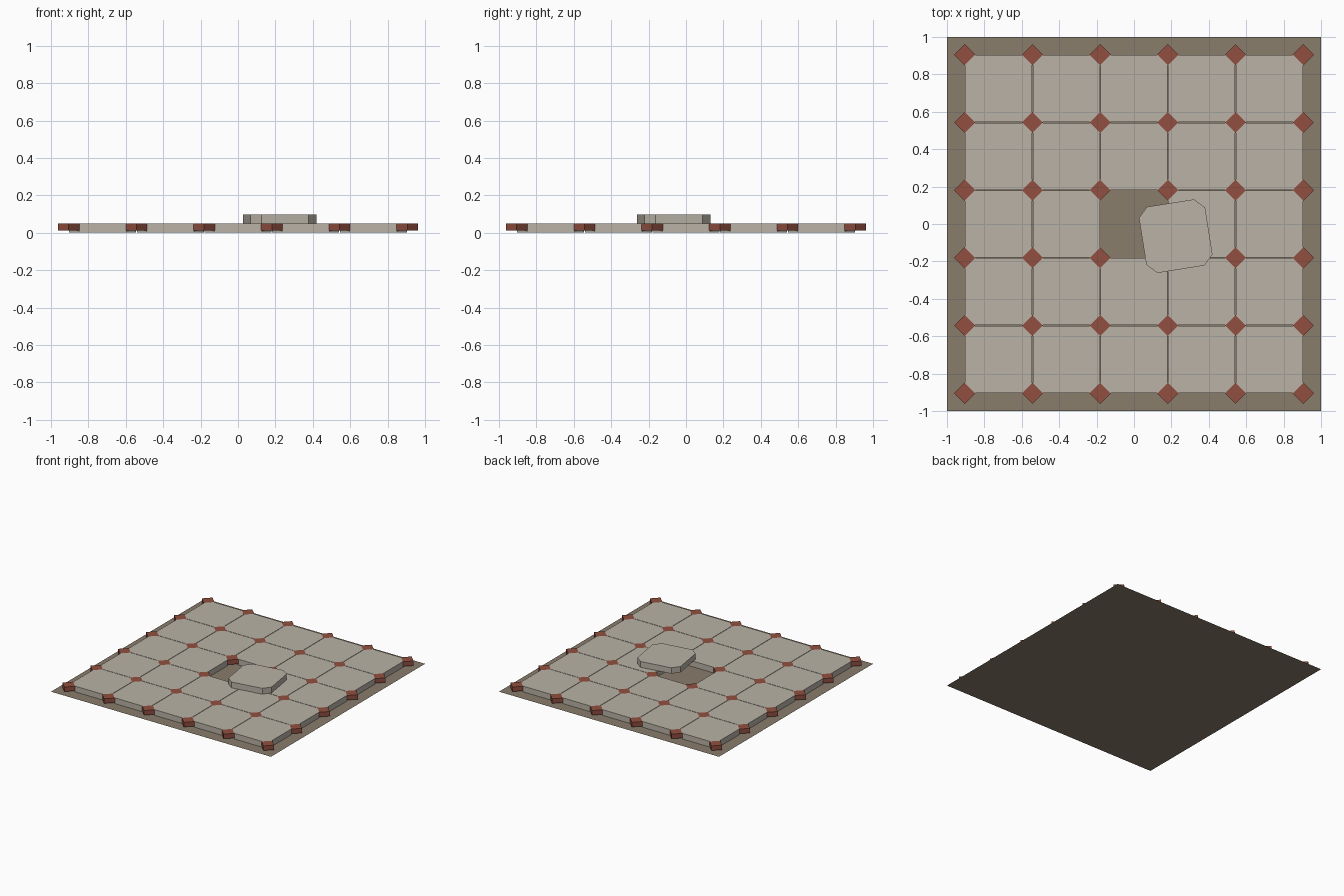
import bpy, bmesh, math

if "Cube" in bpy.data.objects:
    bpy.data.objects.remove(bpy.data.objects["Cube"])

PITCH = 0.362      # spacing of tile centres
HALF = 0.179       # half width of a tile
CUT = 0.052        # corner cut of a tile
DOT = 0.057        # half diagonal of a small square inset


def material(name, rgb):
    m = bpy.data.materials.new(name)
    m.diffuse_color = (*rgb, 1)
    m.use_nodes = True
    m.node_tree.nodes["Principled BSDF"].inputs["Base Color"].default_value = m.diffuse_color
    return m


stone = material("pale stone", (0.49, 0.45, 0.385))
mortar = material("brown mortar", (0.25, 0.205, 0.15))
clay = material("red clay", (0.285, 0.078, 0.052))


def slab(name, outline, height, mat, loc, turn=0):
    """Flat outline extruded upward into a solid slab (height 0 = sheet)."""
    bm = bmesh.new()
    face = bm.faces.new([bm.verts.new((x, y, 0)) for x, y in outline])
    if height:
        new = bmesh.ops.extrude_face_region(bm, geom=[face])["geom"]
        top = [v for v in new if isinstance(v, bmesh.types.BMVert)]
        bmesh.ops.translate(bm, verts=top, vec=(0, 0, height))
        bmesh.ops.recalc_face_normals(bm, faces=bm.faces)
    mesh = bpy.data.meshes.new(name)
    bm.to_mesh(mesh)
    bm.free()
    mesh.materials.append(mat)
    ob = bpy.data.objects.new(name, mesh)
    ob.location = loc
    ob.rotation_euler.z = turn
    bpy.context.collection.objects.link(ob)
    return ob


# Outlines: octagonal tile, diamond inset, square bed
a, b = HALF, HALF - CUT
octagon = [(b, -a), (a, -b), (a, b), (b, a), (-b, a), (-a, b), (-a, -b), (-b, -a)]
diamond = [(DOT, 0), (0, DOT), (-DOT, 0), (0, -DOT)]
square = [(-1, -1), (1, -1), (1, 1), (-1, 1)]

# Mortar bed
slab("mortar_bed", square, 0, mortar, (0, 0, 0))

# Floor tiles, with the middle one missing
for i in range(-2, 3):
    for j in range(-2, 3):
        if (i, j) != (0, 0):
            slab("floor_tile", octagon, 0.047, stone, (i * PITCH, j * PITCH, 0.002))

# Lifted tile lying askew on its neighbours
slab("loose_tile", octagon, 0.048, stone, (0.223, -0.065, 0.05), math.radians(9))

# Clay insets at the tile corners
for i in range(6):
    for j in range(6):
        slab("corner_inset", diamond, 0.038, clay,
             ((i - 2.5) * PITCH, (j - 2.5) * PITCH, 0.011))
